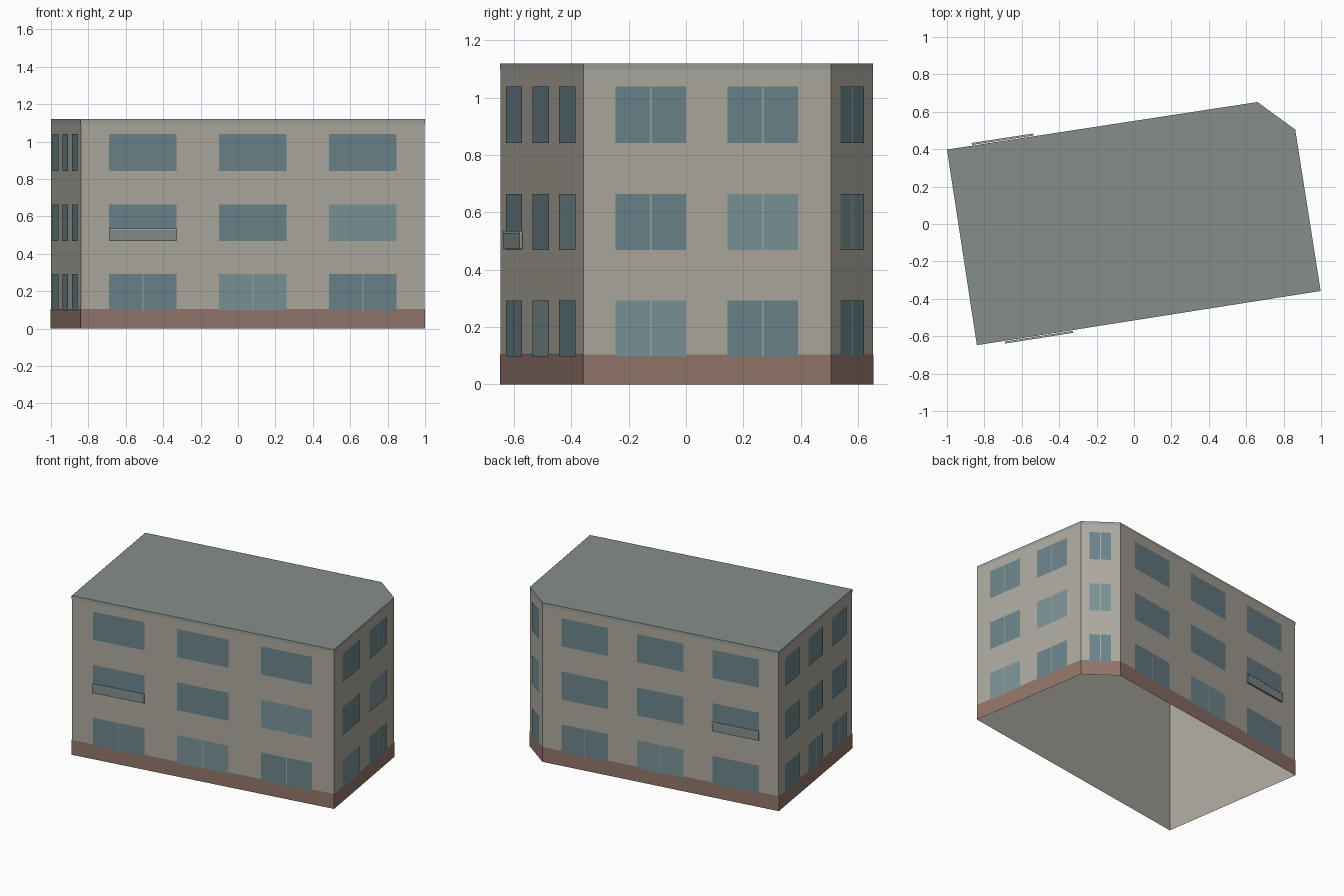
import bpy
from mathutils import Vector

if "Cube" in bpy.data.objects:
    bpy.data.objects.remove(bpy.data.objects["Cube"])

# Footprint, counter-clockwise from the front left corner
PLAN = [Vector(p) for p in ((-0.84, -0.648), (0.998, -0.358), (0.862, 0.505),
                            (0.66, 0.652), (-1.0, 0.398))]
TOP = 1.12
FLOORS = [(0.097, 0.293), (0.468, 0.665), (0.842, 1.04)]


def material(name, rgb):
    m = bpy.data.materials.new(name)
    m.diffuse_color = (*rgb, 1)
    m.use_nodes = True
    m.node_tree.nodes["Principled BSDF"].inputs["Base Color"].default_value = m.diffuse_color
    return m


WALL = material("render", (0.42, 0.40, 0.35))
BRICK = material("plinth_brown", (0.29, 0.18, 0.145))
ROOF = material("roof_grey", (0.24, 0.27, 0.255))
TRIM = material("trim_grey", (0.34, 0.35, 0.335))
GLASS = material("glass", (0.15, 0.23, 0.26))
PALE = material("pale_glass", (0.20, 0.29, 0.31))
FRAME = material("frame_grey", (0.36, 0.40, 0.39))
PANEL = material("balcony_glass", (0.23, 0.28, 0.27))


def make(name, verts, faces, mat):
    mesh = bpy.data.meshes.new(name)
    mesh.from_pydata(verts, [], faces)
    mesh.materials.append(mat)
    ob = bpy.data.objects.new(name, mesh)
    bpy.context.collection.objects.link(ob)
    return ob


def ring(name, z0, z1, scale, mat):
    """Open band of wall that follows the footprint."""
    n = len(PLAN)
    verts = [(*(p * scale), z) for z in (z0, z1) for p in PLAN]
    make(name, verts, [(i, (i + 1) % n, n + (i + 1) % n, n + i) for i in range(n)], mat)


def on_wall(name, side, t0, t1, z0, z1, out, mat, depth=0.0):
    """Rectangle on a wall, from t0 to t1 along it; a box when depth is given."""
    a, b = PLAN[side], PLAN[(side + 1) % len(PLAN)]
    d = b - a
    nrm = Vector((d.y, -d.x)).normalized()
    verts = []
    for o in ((out + depth, out) if depth else (out,)):
        p, q = a + d * t0 + nrm * o, a + d * t1 + nrm * o
        verts += [(*p, z0), (*q, z0), (*q, z1), (*p, z1)]
    faces = [(0, 1, 2, 3)]
    if depth:
        faces += [(7, 6, 5, 4)] + [(i, i + 4, (i + 1) % 4 + 4, (i + 1) % 4) for i in range(4)]
    make(name, verts, faces, mat)


# Body: open at the bottom, with plinth, top trim and flat roof
ring("walls", 0, TOP, 1.0, WALL)
ring("plinth", 0, 0.105, 1.002, BRICK)
ring("roof_trim", 1.098, TOP, 1.001, TRIM)
make("roof", [(*p, TOP) for p in PLAN], [tuple(range(len(PLAN)))], ROOF)

# Windows per wall: name, centres along wall, half width, floors with mullions, pale panes
THREE = (0.18, 0.5, 0.82)
SIDES = [
    ("front", THREE, 0.098, (0,), {(0, 1), (1, 2)}),
    ("right", (0.272, 0.724), 0.143, (0, 1, 2), {(1, 1), (0, 0)}),
    ("corner", (0.49,), 0.275, (0, 1, 2), {(1, 0)}),
    ("back", THREE, 0.098, (0,), {(0, 1)}),
    ("left", THREE, 0.098, (0,), set()),
]
for s, (label, centres, half, split, pale) in enumerate(SIDES):
    length = (PLAN[(s + 1) % 5] - PLAN[s]).length
    for f, (z0, z1) in enumerate(FLOORS):
        for c, t in enumerate(centres):
            tag = f"{label}_{f}_{c}"
            on_wall("window_" + tag, s, t - half, t + half, z0, z1, 0.004,
                    PALE if (f, c) in pale else GLASS)
            if f in split and (label, c) != ("back", 2):
                w = 0.003 / length
                on_wall("mullion_" + tag, s, t - w, t + w, z0, z1, 0.005, FRAME)

# Shallow balcony fronts with a top rail
for label, s, t in (("front", 0, 0.18), ("back", 3, 0.82)):
    on_wall(label + "_balcony", s, t - 0.099, t + 0.099, 0.472, 0.527, 0.004, PANEL, 0.010)
    on_wall(label + "_balcony_rail", s, t - 0.099, t + 0.099, 0.527, 0.535, 0.004, FRAME, 0.011)
